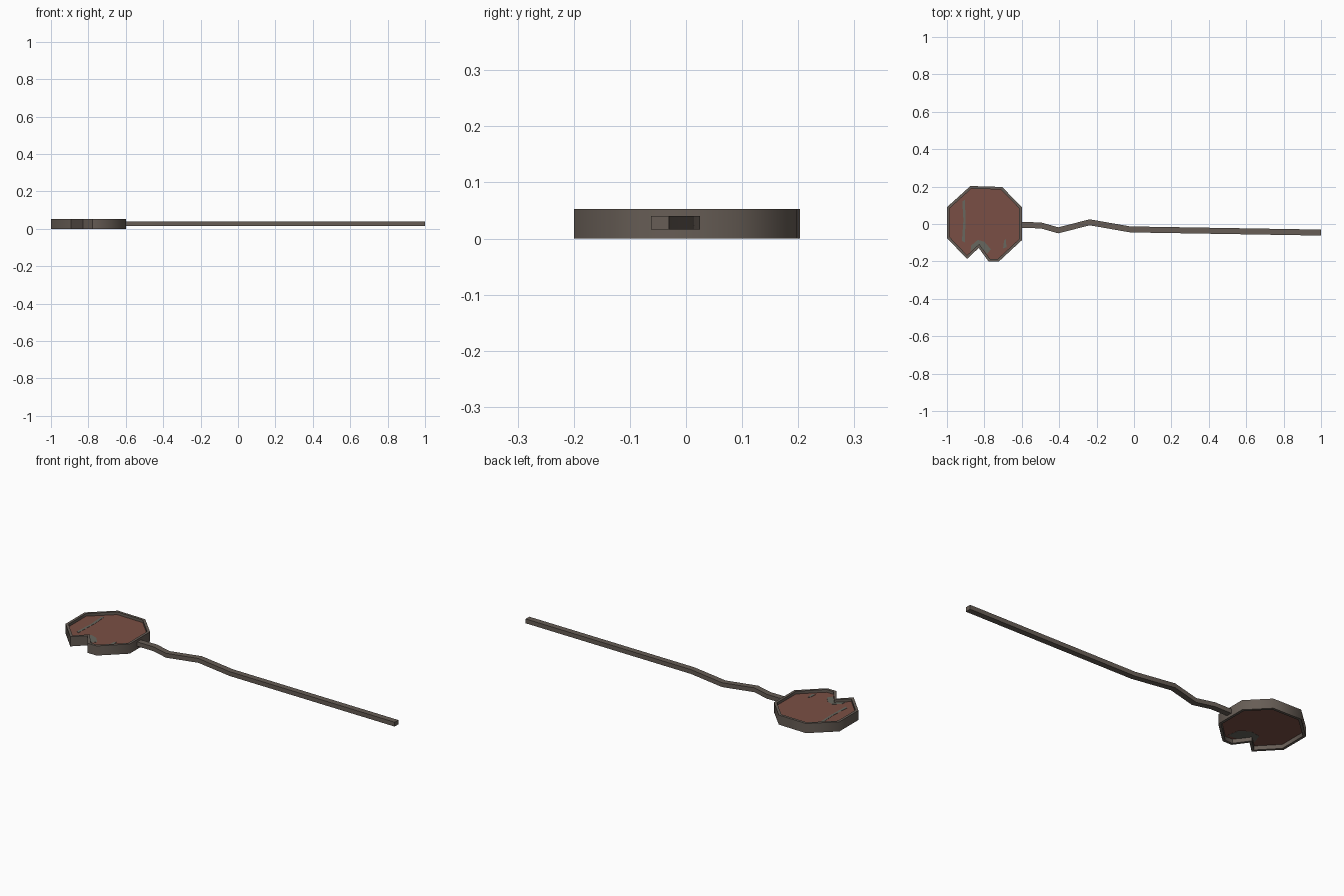
import bpy, bmesh
from mathutils import Vector

if "Cube" in bpy.data.objects:
    bpy.data.objects.remove(bpy.data.objects["Cube"])


def material(name, rgb):
    m = bpy.data.materials.new(name)
    m.diffuse_color = (*rgb, 1)
    m.use_nodes = True
    m.node_tree.nodes["Principled BSDF"].inputs["Base Color"].default_value = m.diffuse_color
    return m


METAL = material("weathered grey metal", (0.135, 0.110, 0.092))
RED = material("faded rust red", (0.195, 0.078, 0.058))
BARE = material("bare grey patch", (0.135, 0.135, 0.112))


def finish(name, bm, mat, angle=None):
    bmesh.ops.recalc_face_normals(bm, faces=bm.faces)
    me = bpy.data.meshes.new(name)
    bm.to_mesh(me)
    bm.free()
    me.materials.append(mat)
    ob = bpy.data.objects.new(name, me)
    bpy.context.collection.objects.link(ob)
    if angle:
        bpy.ops.object.select_all(action='DESELECT')
        ob.select_set(True)
        bpy.context.view_layer.objects.active = ob
        bpy.ops.object.shade_smooth_by_angle(angle=angle)
    return ob


def slab(name, pts, z0, z1, mat):
    bm = bmesh.new()
    lo = [bm.verts.new((x, y, z0)) for x, y in pts]
    hi = [bm.verts.new((x, y, z1)) for x, y in pts]
    bm.faces.new(lo)
    bm.faces.new(hi)
    n = len(pts)
    for i in range(n):
        j = (i + 1) % n
        bm.faces.new((lo[i], lo[j], hi[j], hi[i]))
    return finish(name, bm, mat)


def offset(pts, d):
    # move every edge of a counter-clockwise outline inward by d
    out = []
    n = len(pts)
    for i in range(n):
        a, b, c = (Vector(pts[k % n]) for k in (i - 1, i, i + 1))
        u, v = (b - a).normalized(), (c - b).normalized()
        n1, n2 = Vector((-u.y, u.x)), Vector((-v.y, v.x))
        p = b + (n1 + n2) * (d / (1 + n1.dot(n2)))
        out.append((p.x, p.y))
    return out


# eight-sided sign outline with a torn notch, counter-clockwise
outline = [(-1.0, -0.075), (-0.893, -0.187), (-0.83, -0.128), (-0.778, -0.2),
           (-0.722, -0.2), (-0.6, -0.087), (-0.6, 0.09), (-0.705, 0.198),
           (-0.875, 0.203), (-1.0, 0.09)]
inner = offset(outline, 0.014)

# raised frame around the sign
bm = bmesh.new()
loops = [[bm.verts.new((x, y, z)) for x, y in pts]
         for pts, z in ((outline, 0), (outline, 0.053), (inner, 0.053), (inner, 0))]
n = len(outline)
for k in range(4):
    a, b = loops[k], loops[(k + 1) % 4]
    for i in range(n):
        j = (i + 1) % n
        bm.faces.new((a[i], a[j], b[j], b[i]))
finish("sign_frame", bm, METAL, 0.9)

# recessed sign panel
Z0, Z1 = 0.022, 0.038
slab("sign_panel", offset(outline, 0.012), Z0, Z1, RED)

# worn patches where the paint is gone, on both faces
patches = {
    "side_streak": [(-0.92, -0.09), (-0.905, -0.1), (-0.9, 0.03), (-0.905, 0.13),
                    (-0.918, 0.12), (-0.912, 0.02)],
    "notch_wear": [(-0.875, -0.148), (-0.83, -0.11), (-0.785, -0.16), (-0.765, -0.135),
                   (-0.8, -0.095), (-0.835, -0.085), (-0.87, -0.115)],
    "small_chip": [(-0.70, -0.13), (-0.682, -0.125), (-0.685, -0.08), (-0.695, -0.09)],
}
for name, pts in patches.items():
    slab(name + "_top", pts, Z1 - 0.001, Z1 + 0.001, BARE)
slab("notch_wear_under", [(-0.87, -0.14), (-0.83, -0.11), (-0.785, -0.165),
                          (-0.73, -0.17), (-0.74, -0.11), (-0.79, -0.07),
                          (-0.85, -0.08)], Z0 - 0.001, Z0 + 0.001, BARE)

# bent square post
path = [(-0.606, -0.006), (-0.5, -0.007), (-0.405, -0.034), (-0.237, 0.009),
        (-0.02, -0.029), (1.0, -0.046)]
HW = 0.016
sides = [(x, y - HW) for x, y in path] + [(x, y + HW) for x, y in reversed(path)]
bm = bmesh.new()
rings = [[bm.verts.new((x, y + s * HW, z)) for s, z in
          ((-1, 0.016), (1, 0.016), (1, 0.04), (-1, 0.04))] for x, y in path]
for a, b in zip(rings, rings[1:]):
    for i in range(4):
        j = (i + 1) % 4
        bm.faces.new((a[i], a[j], b[j], b[i]))
bm.faces.new(rings[0])
bm.faces.new(rings[-1])
finish("bent_post", bm, METAL, 0.9)
